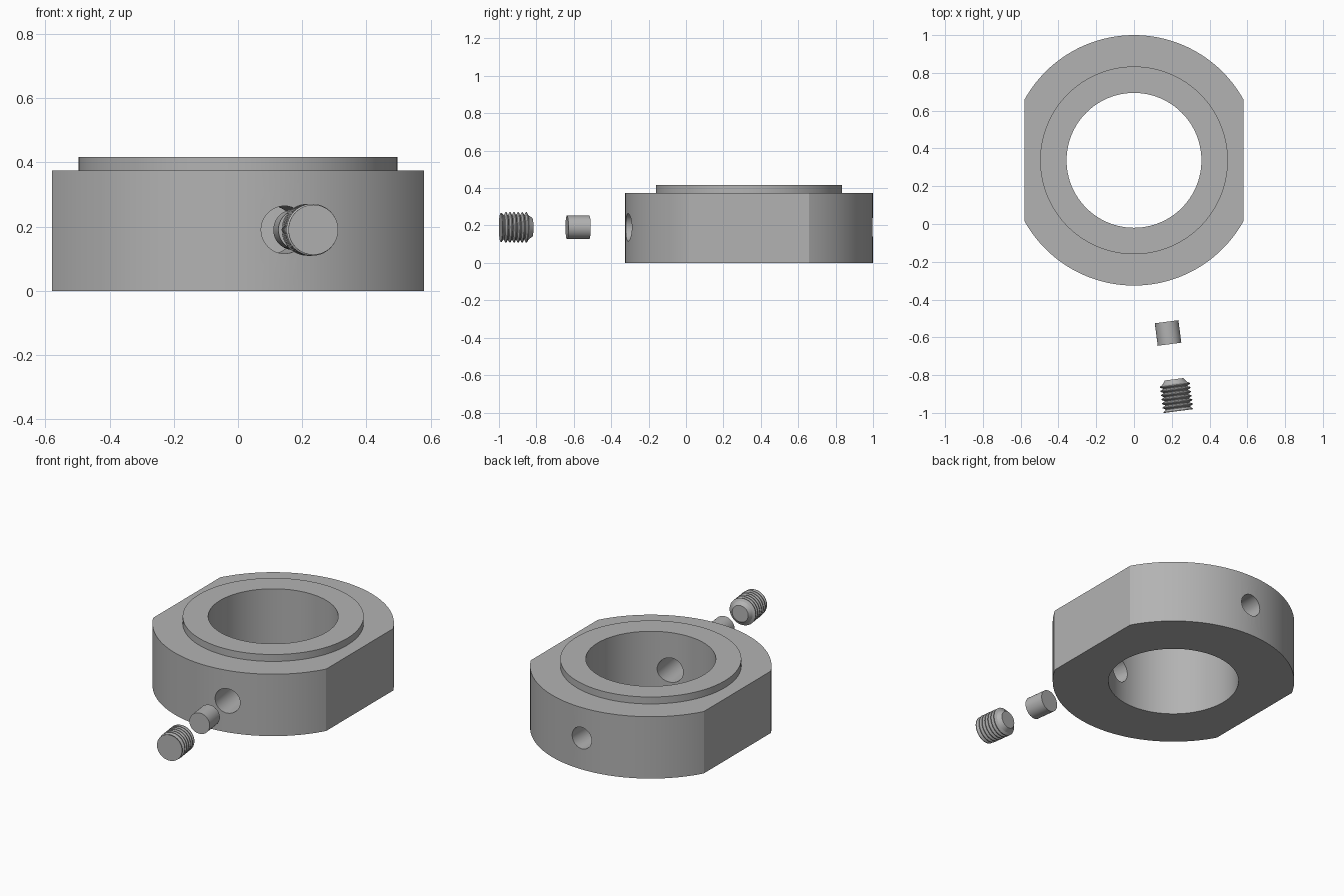
import bpy
import bmesh
from math import sin, cos, pi, radians
from mathutils import Matrix, Vector

cube = bpy.data.objects.get("Cube")
if cube:
    bpy.data.objects.remove(cube, do_unlink=True)

steel = bpy.data.materials.new("grey steel")
steel.use_nodes = True
GREY = (0.45, 0.45, 0.45, 1)
steel.diffuse_color = GREY
steel.node_tree.nodes["Principled BSDF"].inputs["Base Color"].default_value = GREY

RING_Y, HOLE_Z, TILT = 0.337, 0.19, radians(7.5)


def lathe(name, profile, segments=96, hollow=False):
    """Spin (radius, z) points about z; hollow profiles close on themselves."""
    bm = bmesh.new()
    rings = []
    for r, z in profile:
        rings.append([bm.verts.new((r * cos(2 * pi * i / segments),
                                    r * sin(2 * pi * i / segments), z))
                      for i in range(segments)])
    pairs = list(zip(rings, rings[1:]))
    if hollow:
        pairs.append((rings[-1], rings[0]))
    else:
        bm.faces.new(rings[0])
        bm.faces.new(rings[-1])
    for a, b in pairs:
        for i in range(segments):
            j = (i + 1) % segments
            bm.faces.new((a[i], a[j], b[j], b[i]))
    bmesh.ops.recalc_face_normals(bm, faces=bm.faces)
    mesh = bpy.data.meshes.new(name)
    bm.to_mesh(mesh)
    bm.free()
    mesh.materials.append(steel)
    obj = bpy.data.objects.new(name, mesh)
    bpy.context.collection.objects.link(obj)
    return obj


def aim(obj, y, tilt=TILT):
    """Lay the part along the screw axis, pointing to the front."""
    x = 0.18 - math_tan * (y + 0.575) if tilt else 0
    turn = Matrix.Rotation(tilt, 4, "Z") @ Matrix.Rotation(pi / 2, 4, "X")
    obj.data.transform(Matrix.Translation((x, y, HOLE_Z)) @ turn)
    return obj


math_tan = sin(TILT) / cos(TILT)


def activate(obj):
    bpy.ops.object.select_all(action="DESELECT")
    obj.select_set(True)
    bpy.context.view_layer.objects.active = obj


def cut(obj, cutter, operation="DIFFERENCE"):
    cutter.hide_render = True
    mod = obj.modifiers.new("cut", "BOOLEAN")
    mod.operation = operation
    mod.solver = "EXACT"
    mod.object = cutter
    activate(obj)
    bpy.ops.object.modifier_apply(modifier=mod.name)
    bpy.data.objects.remove(cutter, do_unlink=True)


# Ring with raised collar
ring = lathe("ring_body", [(0.357, 0), (0.663, 0), (0.663, 0.375),
                           (0.497, 0.375), (0.497, 0.417), (0.357, 0.417)],
             segments=128, hollow=True)
ring.data.transform(Matrix.Translation((0, RING_Y, 0)))

# Two side flats
bpy.ops.mesh.primitive_cube_add(size=1, location=(0, RING_Y, 0.2))
box = bpy.context.object
box.name = "flats_cutter"
box.scale = (1.16, 2, 2)
box.data.materials.append(steel)
bpy.context.view_layer.update()
cut(ring, box, "INTERSECT")

# Tilted front hole into the bore, and blind hole at the back
cut(ring, aim(lathe("front_hole_cutter", [(0.074, 0), (0.074, 0.8)], 48), 0.2))
cut(ring, aim(lathe("back_hole_cutter", [(0.065, 0), (0.065, 0.5)], 48), 1.2, 0))

# Plain plug in front of the hole
plug = aim(lathe("plug", [(0.063, -0.06), (0.063, 0.06)], 48), -0.577)

# Threaded set screw with chamfered tip
PITCH, TURNS = 0.022, 6
thread = [(0.05, 0), (0.066, 0.022)]
for i in range(TURNS):
    z = 0.03 + i * PITCH
    thread += [(0.081, z), (0.081, z + 0.004), (0.066, z + 0.012), (0.066, z + 0.015)]
thread += [(0.078, 0.166), (0.078, 0.17)]
screw = aim(lathe("set_screw", thread, 48), -0.822)

for part in (ring, plug, screw):
    activate(part)
    bpy.ops.object.shade_smooth_by_angle(angle=radians(20))
